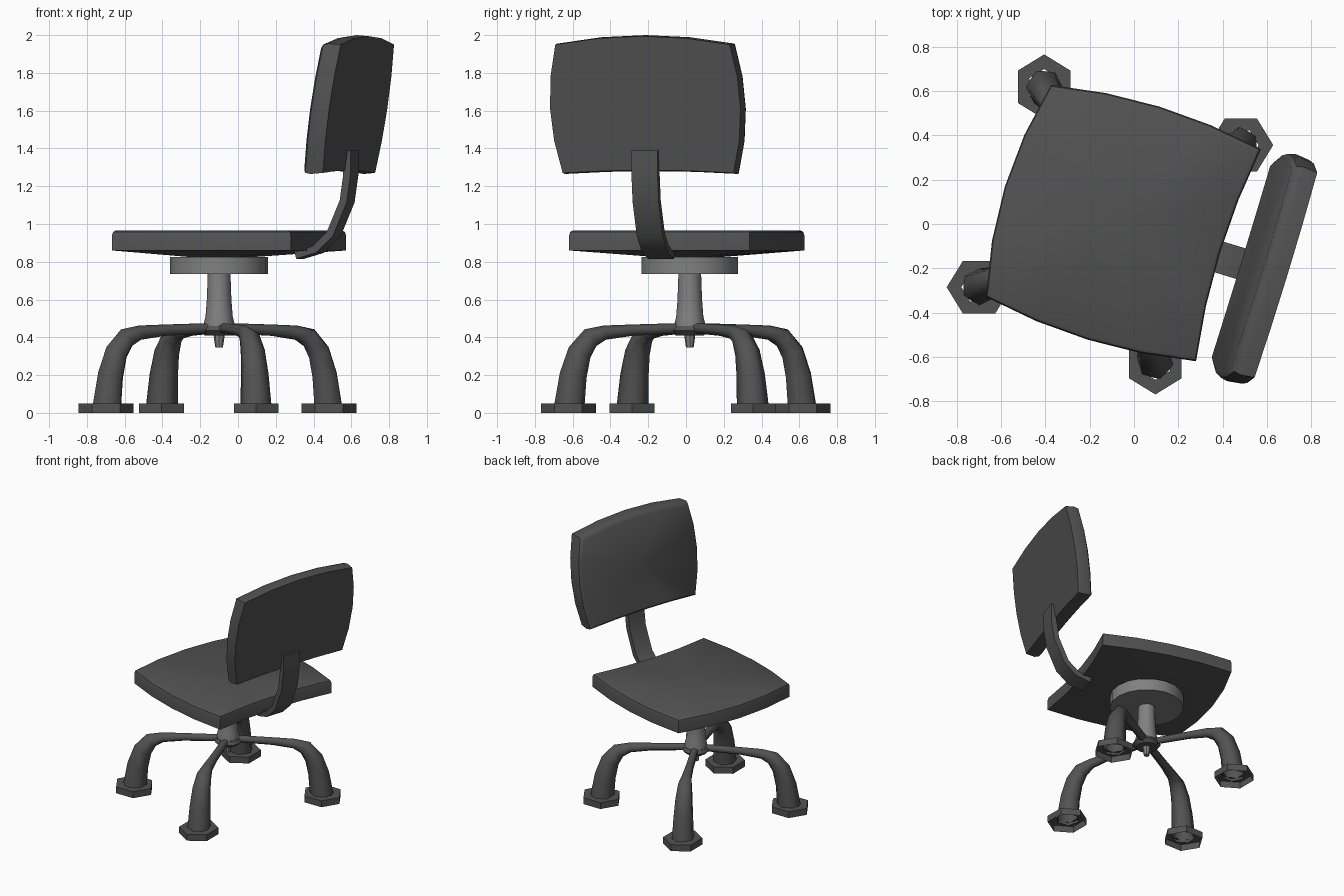
import bpy, bmesh, math
from mathutils import Vector, Matrix

if "Cube" in bpy.data.objects:
    bpy.data.objects.remove(bpy.data.objects["Cube"])

# Chair frame: u points to the rear of the chair, v sideways, centred on the column
FRAME = Matrix.Translation((-0.10, 0.02, 0)) @ Matrix.Rotation(math.radians(-17), 4, 'Z')
COLUMN = Matrix.Translation((-0.10, 0.02, 0))


def material(name, value):
    m = bpy.data.materials.new(name)
    m.diffuse_color = (value, value, value, 1)
    m.use_nodes = True
    m.node_tree.nodes["Principled BSDF"].inputs["Base Color"].default_value = m.diffuse_color
    return m


DARK = material("dark grey", 0.085)
METAL = material("mid grey", 0.22)


def loft(name, rings, mat, matrix, start=None, end=None, angle=40):
    """Join closed rings of points; start/end: None = open, 'cap', or a fan point."""
    bm = bmesh.new()
    rows = [[bm.verts.new(p) for p in r] for r in rings]
    n = len(rows[0])
    for a, b in zip(rows, rows[1:]):
        for i in range(n):
            j = (i + 1) % n
            bm.faces.new((a[i], a[j], b[j], b[i]))
    for row, tip in ((rows[0], start), (rows[-1], end)):
        if tip == 'cap':
            bm.faces.new(row)
        elif tip is not None:
            c = bm.verts.new(tip)
            for i in range(n):
                bm.faces.new((row[i], row[(i + 1) % n], c))
    bmesh.ops.recalc_face_normals(bm, faces=bm.faces)
    me = bpy.data.meshes.new(name)
    bm.to_mesh(me)
    bm.free()
    me.transform(matrix)
    me.materials.append(mat)
    ob = bpy.data.objects.new(name, me)
    bpy.context.collection.objects.link(ob)
    bpy.ops.object.select_all(action='DESELECT')
    ob.select_set(True)
    bpy.context.view_layer.objects.active = ob
    bpy.ops.object.shade_smooth_by_angle(angle=math.radians(angle))
    return ob


def outline(corners, bulges, n=4):
    """Counter-clockwise polygon whose edges bow outward by the given amounts."""
    pts = []
    for k, b in enumerate(bulges):
        p, q = Vector(corners[k]), Vector(corners[(k + 1) % len(corners)])
        d = (q - p).normalized()
        out = Vector((d.y, -d.x))
        for i in range(n):
            t = i / n
            pts.append(p.lerp(q, t) + out * b * 4 * t * (1 - t))
    return pts


def lathe(name, profile, mat, sides, **kw):
    rings = [[(r * math.cos(2 * math.pi * i / sides), r * math.sin(2 * math.pi * i / sides), z)
              for i in range(sides)] for r, z in profile]
    return loft(name, rings, mat, COLUMN, 'cap', 'cap', **kw)


# Seat: bowed square with a rounded upper rim, dished top and conical underside
seat = outline([(-0.44, -0.50), (0.55, -0.50), (0.55, 0.50), (-0.44, 0.50)],
               [0.05, -0.04, 0.05, 0.065])
layers = [(1, 0.86), (1, 0.94), (0.99, 0.958), (0.965, 0.966)]
loft("seat", [[(p.x * s, p.y * s, z) for p in seat] for s, z in layers], DARK, FRAME,
     (0.0, 0, 0.812), (0.03, 0, 0.945))

# Backrest: bowed panel leaning backward, rounded on its front edge
back = outline([(-0.48, 1.265), (0.48, 1.265), (0.49, 1.955), (-0.49, 1.955)],
               [-0.015, 0.05, 0.045, 0.05])


def lean(z):
    return 0.667 + 0.15 * (z - 1.27)


def back_ring(s, du):
    ring = []
    for p in back:
        z = 1.62 + (p.y - 1.62) * s
        ring.append((lean(z) + du, p.x * s - 0.01, z))
    return ring


loft("backrest", [back_ring(0.94, -0.057), back_ring(0.985, -0.042), back_ring(1, -0.01),
                  back_ring(0.985, 0.055)], DARK, FRAME,
     (lean(1.62) - 0.05, -0.01, 1.62), 'cap')

# Support strip: flat bar bent up from under the seat to the rear of the backrest
path = [(0.45, 0.835), (0.555, 0.865), (0.64, 0.945), (0.715, 1.12), (0.735, 1.26), (0.735, 1.39)]
rings = []
for i, p in enumerate(path):
    a, b = path[max(i - 1, 0)], path[min(i + 1, len(path) - 1)]
    d = Vector((b[0] - a[0], b[1] - a[1])).normalized() * 0.02
    rings.append([(p[0] + s * d.y, -0.02 + w, p[1] - s * d.x)
                  for s, w in ((1, -0.072), (1, 0.072), (-1, 0.072), (-1, -0.072))])
loft("back_support", rings, DARK, FRAME, 'cap', 'cap', angle=30)

# Swivel plate, column, hub and peg
lathe("swivel_plate", [(0.26, 0.735), (0.26, 0.825)], METAL, 18)
lathe("column", [(0.08, 0.43), (0.082, 0.47), (0.072, 0.51), (0.065, 0.60), (0.06, 0.74)], METAL, 12)
lathe("hub", [(0.075, 0.41), (0.10, 0.435), (0.085, 0.46)], DARK, 12)
lathe("peg", [(0.02, 0.345), (0.028, 0.40), (0.03, 0.42)], METAL, 8)

# Legs: hexagonal tapered tubes bending down into open hexagonal feet
LEG = [(0.03, 0.449, 0.027), (0.32, 0.438, 0.03), (0.47, 0.425, 0.038), (0.55, 0.398, 0.055),
       (0.61, 0.32, 0.066), (0.645, 0.20, 0.075), (0.668, 0.03, 0.085)]
for k, (name, heading) in enumerate((("rear_left", 30), ("front_left", 117),
                                     ("front_right", 207), ("rear_right", 287))):
    turn = COLUMN @ Matrix.Rotation(math.radians(heading), 4, 'Z')
    rings = []
    for i, (r, z, rad) in enumerate(LEG):
        a, b = LEG[max(i - 1, 0)], LEG[min(i + 1, len(LEG) - 1)]
        d = Vector((b[0] - a[0], b[1] - a[1])).normalized()
        if i == len(LEG) - 1:
            d = Vector((0, -1))
        rings.append([(r - d.y * rad * math.cos(t), rad * math.sin(t), z + d.x * rad * math.cos(t))
                      for t in [j * math.pi / 3 for j in range(6)]])
    loft(name + "_leg", rings, DARK, turn, 'cap', angle=62)

    # Foot: open shell with a top ring around the tube
    c = turn @ Vector((0.672, 0, 0))
    foot = Matrix.Translation(c) @ Matrix.Rotation(math.radians(90 * k), 4, 'Z')
    rings = [[(r * math.cos(j * math.pi / 3), 0.94 * r * math.sin(j * math.pi / 3), z)
              for j in range(6)] for r, z in ((0.08, 0.05), (0.146, 0.05), (0.146, 0.0))]
    loft(name + "_foot", rings, DARK, foot)
